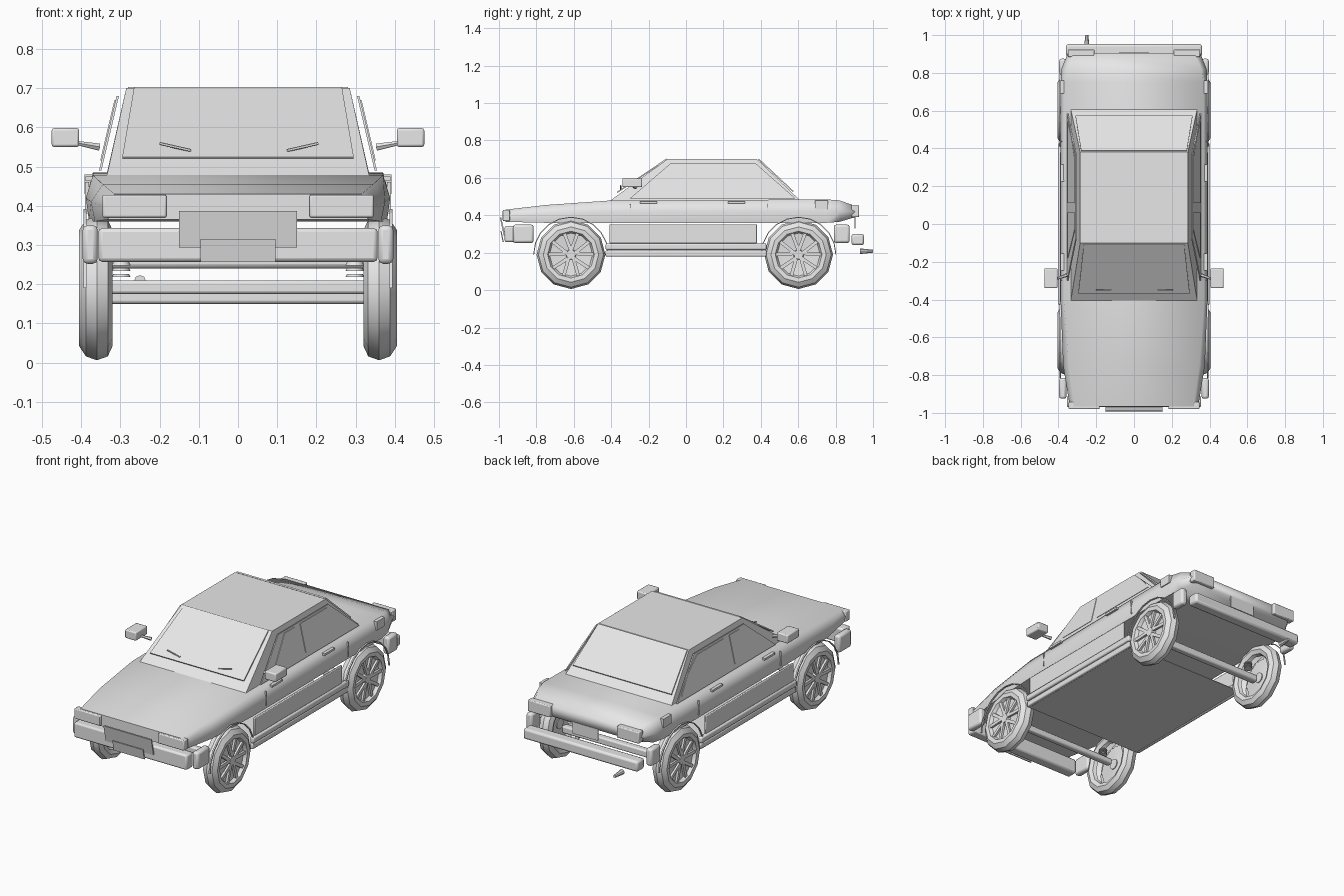
import bpy, bmesh, math
from mathutils import Vector

cube = bpy.data.objects.get("Cube")
if cube:
    bpy.data.objects.remove(cube)

grey = bpy.data.materials.new("plain grey")
grey.use_nodes = True
grey.diffuse_color = (0.8, 0.8, 0.8, 1)
grey.node_tree.nodes["Principled BSDF"].inputs["Base Color"].default_value = (0.8, 0.8, 0.8, 1)


def mesh(name, verts, faces, smooth=None, bevel=0):
    me = bpy.data.meshes.new(name)
    me.from_pydata([tuple(v) for v in verts], [], faces)
    bm = bmesh.new()
    bm.from_mesh(me)
    bmesh.ops.recalc_face_normals(bm, faces=bm.faces)
    bm.to_mesh(me)
    bm.free()
    me.materials.append(grey)
    ob = bpy.data.objects.new(name, me)
    bpy.context.collection.objects.link(ob)
    if bevel:
        mod = ob.modifiers.new("bevel", 'BEVEL')
        mod.width, mod.segments = bevel, 2
    if smooth:
        bpy.ops.object.select_all(action='DESELECT')
        bpy.context.view_layer.objects.active = ob
        ob.select_set(True)
        bpy.ops.object.shade_smooth_by_angle(angle=math.radians(smooth))
    return ob


def loft(name, rings, closed_ends=True, **kw):
    n = len(rings[0])
    verts = [p for ring in rings for p in ring]
    faces = [(i * n + j, i * n + (j + 1) % n, (i + 1) * n + (j + 1) % n, (i + 1) * n + j)
             for i in range(len(rings) - 1) for j in range(n)]
    if closed_ends:
        faces += [tuple(range(n)), tuple(range(len(verts) - n, len(verts)))]
    return mesh(name, verts, faces, **kw)


def slab(name, pts, offset, **kw):
    return loft(name, [pts, [Vector(p) + Vector(offset) for p in pts]], **kw)


def box(name, x, y, z, **kw):
    pts = [(x[0], y[0], z[0]), (x[1], y[0], z[0]), (x[1], y[0], z[1]), (x[0], y[0], z[1])]
    return slab(name, pts, (0, y[1] - y[0], 0), **kw)


def tube(name, a, b, r0, r1, sides=10):
    a, b = Vector(a), Vector(b)
    q = (b - a).to_track_quat('Z', 'Y')
    rings = [[c + q @ Vector((r * math.cos(t), r * math.sin(t), 0))
              for t in (2 * math.pi * k / sides for k in range(sides))]
             for c, r in ((a, r0), (b, r1))]
    return loft(name, rings, smooth=40)


def section(y, wb, zb, wm, zm, wt, zt):
    half = [(wb, zb), (wm, zm), (wt, zt)]
    return [(x, y, z) for x, z in half] + [(-x, y, z) for x, z in reversed(half)]


# Main body shell: nose, bonnet, doors, boot
loft("body", [
    section(-0.965, 0.33, 0.365, 0.34, 0.40, 0.315, 0.43),
    section(-0.75, 0.365, 0.36, 0.375, 0.41, 0.345, 0.455),
    section(-0.42, 0.38, 0.36, 0.388, 0.42, 0.37, 0.478),
    section(0.75, 0.38, 0.36, 0.388, 0.42, 0.37, 0.485),
    section(0.82, 0.37, 0.365, 0.385, 0.42, 0.355, 0.48),
    section(0.905, 0.32, 0.39, 0.35, 0.42, 0.32, 0.45),
], smooth=72)

# Underbody plate between the sills
box("underbody", (-0.38, 0.38), (-0.43, 0.43), (0.183, 0.187))

# Cabin
base = [(-0.335, -0.41, 0.475), (0.335, -0.41, 0.475), (0.335, 0.61, 0.48), (-0.335, 0.61, 0.48)]
roof = [(-0.285, -0.1, 0.70), (0.285, -0.1, 0.70), (0.285, 0.38, 0.70), (-0.285, 0.38, 0.70)]
loft("cabin", [base, roof], smooth=30)

# Windscreen and rear window
slab("windscreen", [(-0.295, -0.37, 0.525), (0.295, -0.37, 0.525),
                    (0.265, -0.105, 0.703), (-0.265, -0.105, 0.703)], (0, 0.004, -0.006))
slab("rear_window", [(-0.31, 0.575, 0.53), (0.31, 0.575, 0.53),
                     (0.28, 0.39, 0.703), (-0.28, 0.39, 0.703)], (0, -0.004, -0.006))


def side_panel(name, profile, s, lift, thick):
    pts = [(s * (0.352 - 0.235 * (z - 0.5) + lift), y, z) for y, z in profile]
    slab(name, pts, (-s * thick, 0, 0))


frame = [(-0.30, 0.49), (-0.08, 0.68), (0.37, 0.68), (0.585, 0.49)]
front_pane = [(-0.18, 0.515), (-0.03, 0.67), (0.06, 0.67), (0.06, 0.515)]
rear_pane = [(0.11, 0.515), (0.11, 0.67), (0.35, 0.67), (0.46, 0.60), (0.54, 0.515)]


# Wheels are turned around the x axis and open on the inside
def wheel(label, s, y0):
    z0, sides = 0.19, 12
    profile = [(0.35, 0.118), (0.33, 0.125), (0.32, 0.148), (0.332, 0.174), (0.36, 0.184),
               (0.388, 0.174), (0.405, 0.148), (0.403, 0.125), (0.385, 0.115), (0.375, 0.02)]
    rings = [[(s * x, y0 + r * math.cos(t), z0 + r * math.sin(t))
              for t in (2 * math.pi * k / sides for k in range(sides))] for x, r in profile]
    loft(label + "_wheel", rings, closed_ends=False, smooth=35)
    tube(label + "_hub", (s * 0.37, y0, z0), (s * 0.398, y0, z0), 0.03, 0.025)
    # Paired spokes
    for k in range(5):
        a = math.pi / 2 + 2 * math.pi * k / 5
        for d in (-0.3, 0.3):
            ends = [(0.02, a), (0.12, a + d)]
            p, q = [Vector((s * 0.385, y0 + r * math.cos(t), z0 + r * math.sin(t))) for r, t in ends]
            side = (q - p).cross(Vector((1, 0, 0))).normalized() * 0.009
            slab(label + "_spoke", [p - side, q - side, q + side, p + side], (s * 0.012, 0, 0))
    # Thin wheel arch trim
    loft(label + "_arch", [[(s * x, y0 + r * math.cos(t), z0 + r * math.sin(t))
                            for x, r in ((0.386, 0.197), (0.394, 0.197), (0.394, 0.202), (0.386, 0.202))]
                           for t in (math.pi * k / 10 for k in range(11))])
    # Short coil spring
    for k in range(3):
        z = 0.218 + 0.015 * k
        tube(label + "_spring", (s * 0.298, y0, z), (s * 0.298, y0, z + 0.008), 0.024, 0.02)


for s, side in ((1, "left"), (-1, "right")):
    def sided(name, x, y, z, **kw):
        box(side + "_" + name, sorted((s * x[0], s * x[1])), y, z, **kw)

    # Side windows
    side_panel(side + "_window_frame", frame, s, 0, 0.006)
    side_panel(side + "_front_pane", front_pane, s, 0.003, 0.004)
    side_panel(side + "_rear_pane", rear_pane, s, 0.003, 0.004)

    # Lower doors and sills
    sided("door_panel", (0.38, 0.392), (-0.41, 0.38), (0.25, 0.352), bevel=0.004, smooth=40)
    sided("sill", (0.375, 0.4), (-0.43, 0.43), (0.215, 0.25), bevel=0.008, smooth=40)
    sided("sill_lip", (0.375, 0.394), (-0.43, 0.43), (0.18, 0.213), bevel=0.006, smooth=40)

    # Bumper corners, lamps and markers
    sided("front_bumper_corner", (0.358, 0.396), (-0.925, -0.815), (0.252, 0.35), bevel=0.012, smooth=40)
    sided("rear_bumper_corner", (0.358, 0.396), (0.79, 0.875), (0.252, 0.35), bevel=0.012, smooth=40)
    sided("headlight", (0.182, 0.346), (-0.98, -0.942), (0.37, 0.428), bevel=0.005, smooth=40)
    sided("tail_light", (0.21, 0.35), (0.885, 0.925), (0.39, 0.455), bevel=0.005, smooth=40)
    sided("marker_lamp", (0.36, 0.391), (0.69, 0.76), (0.43, 0.48))

    # Door handles and seams
    for y in (-0.2, 0.27):
        sided("door_handle", (0.37, 0.389), (y - 0.045, y + 0.045), (0.463, 0.475))
    for y in (-0.3, 0.435):
        sided("door_seam", (0.38, 0.39), (y, y + 0.004), (0.38, 0.46))

    # Mirror
    sided("mirror", (0.405, 0.475), (-0.34, -0.235), (0.55, 0.598), bevel=0.006, smooth=40)
    tube(side + "_mirror_stalk", (s * 0.355, -0.27, 0.55), (s * 0.41, -0.29, 0.56), 0.01, 0.006, 6)

    for end, y in (("front", -0.615), ("rear", 0.602)):
        wheel(side + "_" + end, s, y)

# Axles
box("front_axle", (-0.35, 0.35), (-0.635, -0.6), (0.175, 0.21), bevel=0.008, smooth=40)
box("rear_axle", (-0.35, 0.35), (0.58, 0.62), (0.15, 0.19), bevel=0.008, smooth=40)

# Bumpers
box("front_bumper", (-0.356, 0.356), (-0.97, -0.91), (0.257, 0.343), bevel=0.01, smooth=40)
box("rear_bumper", (-0.36, 0.36), (0.885, 0.952), (0.24, 0.30), bevel=0.012, smooth=40)

# Grille and number plates
slab("grille", [(-0.15, -0.975, 0.293), (0.15, -0.975, 0.293),
                (0.15, -0.995, 0.387), (-0.15, -0.995, 0.387)], (0, 0.008, 0))
slab("front_plate", [(-0.096, -0.98, 0.257), (0.096, -0.98, 0.257),
                     (0.096, -0.992, 0.315), (-0.096, -0.992, 0.315)], (0, 0.006, 0))
box("rear_plate", (-0.08, 0.08), (0.9, 0.907), (0.33, 0.395))

# Wipers
for x, rise in ((-0.2, -0.018), (0.125, 0.018)):
    tube("wiper", (x, -0.35, 0.55 - rise / 2), (x + 0.08, -0.35, 0.55 + rise / 2), 0.004, 0.004, 5)

# Exhaust tip
tube("exhaust", (-0.25, 0.93, 0.208), (-0.25, 1.0, 0.208), 0.015, 0.008, 8)
